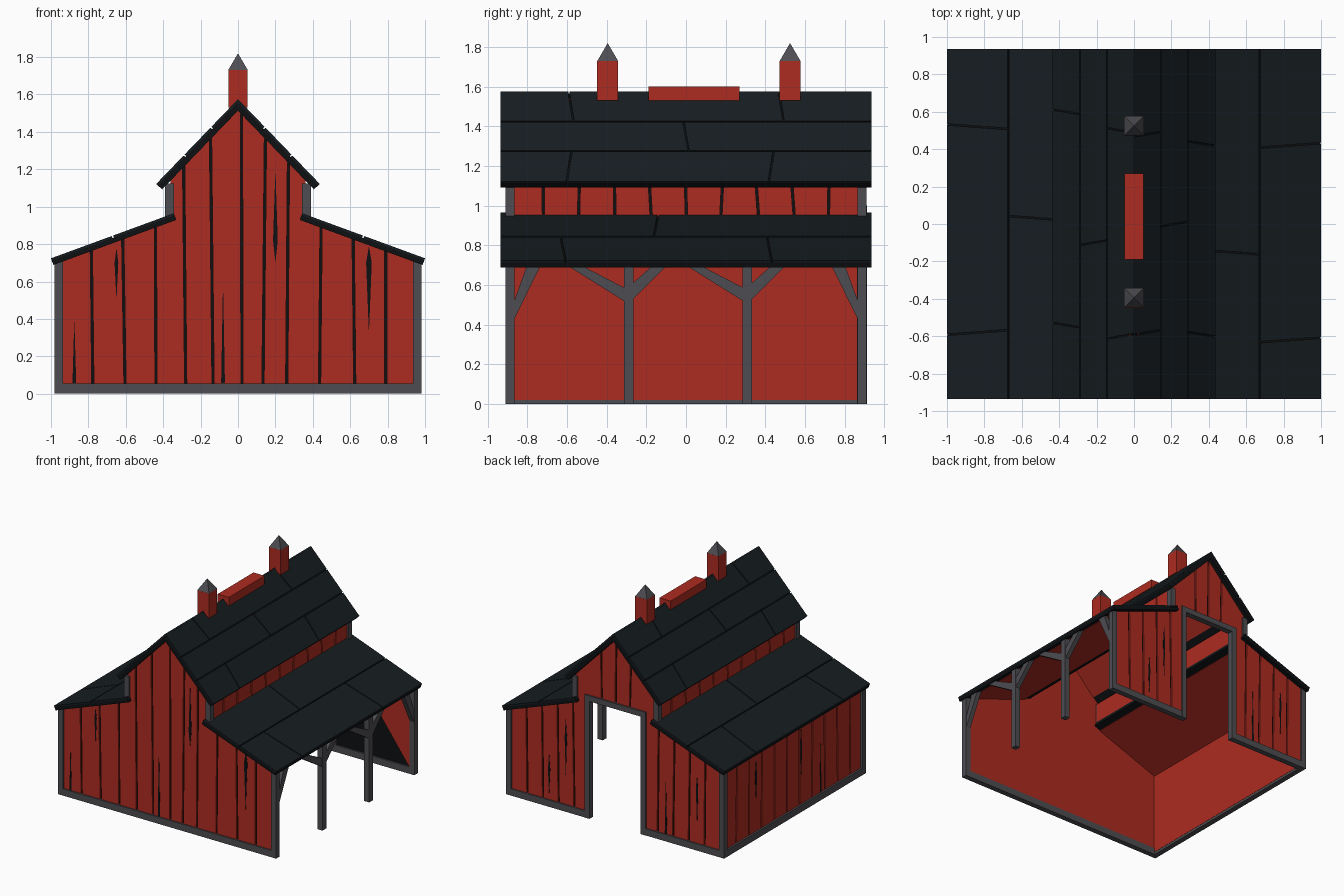
import bpy, bmesh, random
from mathutils import Vector

if "Cube" in bpy.data.objects:
    bpy.data.objects.remove(bpy.data.objects["Cube"])

random.seed(4)


def material(name, rgb):
    m = bpy.data.materials.new(name)
    m.diffuse_color = (*rgb, 1)
    m.use_nodes = True
    m.node_tree.nodes["Principled BSDF"].inputs["Base Color"].default_value = m.diffuse_color
    return m


RED = material("barn_red", (0.42, 0.025, 0.015))
GREY = material("trim_grey", (0.075, 0.075, 0.085))
ROOF = material("roof_slate", (0.008, 0.012, 0.015))
BLACK = material("gap_black", (0.004, 0.005, 0.006))


def solids(name, parts, mat):
    """One object from extruded polygons: parts = [(points, extrusion vector)]"""
    bm = bmesh.new()
    for pts, vec in parts:
        a = [bm.verts.new(p) for p in pts]
        b = [bm.verts.new(Vector(p) + Vector(vec)) for p in pts]
        bm.faces.new(a)
        bm.faces.new(b[::-1])
        for i in range(len(a)):
            j = (i + 1) % len(a)
            bm.faces.new((a[i], b[i], b[j], a[j]))
    bmesh.ops.recalc_face_normals(bm, faces=bm.faces)
    me = bpy.data.meshes.new(name)
    bm.to_mesh(me)
    bm.free()
    me.materials.append(mat)
    ob = bpy.data.objects.new(name, me)
    bpy.context.collection.objects.link(ob)
    return ob


def box(x0, x1, y0, y1, z0, z1):
    return [(x0, y0, z0), (x1, y0, z0), (x1, y1, z0), (x0, y1, z0)], (0, 0, z1 - z0)


def strip(b0, b1, t0, t1, bottom, profile):
    """Outline of a board standing on `bottom` and cut at the top by the profile"""
    def top(u):
        u = min(max(u, profile[0][0]), profile[-1][0])
        for (ua, za), (ub, zb) in zip(profile, profile[1:]):
            if ub > ua and ua <= u <= ub:
                return za + (zb - za) * (u - ua) / (ub - ua)
    mid = [p for p in reversed(profile) if t0 < p[0] < t1]
    return [(b0, bottom), (b1, bottom), (t1, top(t1)), *mid, (t0, top(t0))]


def panel(name, place, depth, edges, profile, bottom, cracks=(), lining=None):
    """Planked wall: red planks, dark backing, red inner lining, dark cracks"""
    def layer(outlines, outer, inner):
        out = []
        for o in outlines:
            p = [place(u, z, inner) for u, z in o]
            out.append((p, Vector(place(0, 0, outer)) - Vector(place(0, 0, inner))))
        return out
    n = len(edges) - 1
    tilt = [0 if i in (0, n) else random.uniform(-.008, .008) for i in range(n + 1)]
    g = 0.006
    planks = []
    for i in range(n):
        l = edges[i] + (g if i else 0)
        r = edges[i + 1] - (g if i < n - 1 else 0)
        planks.append(strip(l - tilt[i], r - tilt[i + 1], l + tilt[i], r + tilt[i + 1], bottom, profile))
    e0, e1 = edges[0], profile[-1][0] if edges[-1] > profile[-1][0] else edges[-1]
    whole = strip(e0, e1, e0, e1, bottom, profile)
    solids(name + "_planks", layer(planks, depth, depth - .012), RED)
    solids(name + "_backing", layer([whole], depth - .012, depth - .022), BLACK)
    solids(name + "_lining", layer([lining or whole], depth - .022, depth - .032), RED)
    if cracks:
        shapes = [[(u, lo), (u + w / 2, m), (u, hi), (u - w / 2, m)] for u, lo, m, hi, w in cracks]
        solids(name + "_cracks", layer(shapes, depth + .002, depth - .005), BLACK)


front = lambda u, z, d: (u, -d, z)
back = lambda u, z, d: (u, d, z)
left = lambda u, z, d: (-d, u, z)
right = lambda u, z, d: (d, u, z)

# End walls
GABLE = [(-.97, .705), (-.36, .93), (-.36, 1.15), (0, 1.525), (.36, 1.15), (.36, .93), (.97, .705)]
panel("front_wall", front, .9,
      [-.97, -.78, -.61, -.44, -.285, -.14, .02, .14, .265, .44, .62, .79, .97], GABLE, 0.02,
      [(-.875, .05, .06, .4, .02), (-.08, .05, .06, .6, .02), (.2, .7, .82, 1.2, .025),
       (.7, .32, .7, .79, .03), (-.65, .5, .7, .78, .02)])
panel("back_left_wall", back, .9, [-.97, -.8, -.66, -.52, -.38, -.25], GABLE, 0.02,
      [(-.73, .2, .5, .6, .02), (-.45, .05, .06, .5, .02)])
panel("back_right_wall", back, .9, [.25, .38, .52, .66, .8, .97], GABLE, 0.02,
      [(.45, .3, .6, .75, .02), (.6, .1, .3, .42, .02)],
      lining=[(.95, .03), (.95, .7), (.36, .92), (.27, .95)])
panel("back_gable_wall", back, .9, [-.25, -.13, 0, .13, .25], GABLE, .98)

# Closed side wall and the two upper side walls
panel("left_wall", left, .965, [-.89 + 1.78 * i / 11 for i in range(12)],
      [(-.89, .7), (.89, .7)], 0.02,
      [(.48, .3, .5, .64, .025), (-.35, .05, .06, .45, .02), (-.1, .3, .5, .66, .02)])
UPPER = [-.89, -.72, -.54, -.36, -.18, 0, .18, .36, .54, .72, .89]
for side, place in (("left", left), ("right", right)):
    panel(side + "_upper_wall", place, .375, UPPER, [(-.89, 1.125), (.89, 1.125)], .93)

# Corner posts, upper posts, sills and door frame
trim = []
for sx in (-1, 1):
    for sy in (-1, 1):
        trim.append(box(sx * .935, sx * .98, sy * .865, sy * .91, 0, .71))
        trim.append(box(sx * .343, sx * .39, sy * .865, sy * .91, .93, 1.125))
    trim.append(box(sx * .25, sx * .98, .865, .91, 0, .055))
    trim.append(box(sx * .23, sx * .275, .863, .912, 0, 1.0))
trim += [box(-.98, .98, -.91, -.865, 0, .055), box(-.98, -.935, -.91, .91, 0, .055),
         box(-.275, .275, .863, .912, .955, 1.0)]
solids("wall_trim", trim, GREY)

# Open side: posts with slanted braces
solids("open_side_posts", [box(.935, .98, y - .024, y + .024, 0, .71) for y in (-.29, .31)], GREY)
braces = []


def brace(y, reach, z_low, width):
    y2 = y + reach
    w = .07 if reach > 0 else -.07
    braces.append(([(.938, y, z_low), (.938, y2, .705), (.938, y2 - w, .705),
                    (.938, y, z_low + width)], (.038, 0, 0)))


for y in (-.29, .31):
    brace(y, -.32, .505, .07)
    brace(y, .2, .505, .085)
for s in (-1, 1):
    brace(s * .87, -s * .14, .42, .09)
solids("open_side_braces", braces, GREY)


def roof(name, hi, lo, thick, courses, seams, s):
    """Sloped slab with separate boards on top, and a red underside lining"""
    A, B = Vector((s * hi[0], 0, hi[1])), Vector((s * lo[0], 0, lo[1]))
    d = (B - A).normalized()
    n = Vector((-d.z * s, 0, d.x * s))
    if hi[0] == 0:
        drop = Vector((0, 0, -thick / n.z))       # mitred at the ridge
    else:
        drop = -n * thick

    def pt(f, y, h):
        return A + (B - A) * f + Vector((0, y, 0)) + n * h
    t = -.012
    core = [pt(0, -.935, t), pt(1, -.935, t), B + Vector((0, -.935, 0)) - n * thick,
            A + Vector((0, -.935, 0)) + drop]
    solids(name + "_slab", [(core, (0, 1.87, 0))], BLACK)
    parts = []
    g = .004
    for (f0, f1), row in zip(zip(courses, courses[1:]), seams):
        cuts = [(-.94, 0)] + [(y, random.choice((-.012, .012))) for y in row] + [(.94, 0)]
        e0 = 0 if f0 == 0 else .006
        e1 = 0 if f1 == 1 else .006
        for (ya, ka), (yb, kb) in zip(cuts, cuts[1:]):
            parts.append(([pt(f0 + e0, ya - ka + g, t), pt(f1 - e1, ya + ka + g, t),
                           pt(f1 - e1, yb + kb - g, t), pt(f0 + e0, yb - kb - g, t)], n * -t))
    solids(name + "_boards", parts, ROOF)
    f0, f1 = (.02, .8) if hi[0] == 0 else (.08, .93)
    under = [pt(f0, -.87, -thick), pt(f1, -.87, -thick), pt(f1, .87, -thick), pt(f0, .87, -thick)]
    solids(name + "_lining", [(under, n * -.006)], RED)


# Upper and lower roofs
C_UP, C_LOW = (0, .33, .66, 1), (0, .5, 1)
roof("right_upper_roof", (0, 1.575), (.437, 1.122), .043, C_UP, [[-.58, .48], [0], [-.59, .43]], 1)
roof("left_upper_roof", (0, 1.575), (.437, 1.122), .043, C_UP, [[-.6, .5], [-.1], [-.54, .6]], -1)
roof("right_lower_roof", (.343, .965), (1.0, .724), .038, C_LOW, [[-.15], [-.62, .42]], 1)
roof("left_lower_roof", (.343, .965), (1.0, .724), .038, C_LOW, [[.03], [-.58, .52]], -1)

# Ridge cap and the two small turrets
solids("ridge_cap", [box(-.05, .05, -.19, .27, 1.53, 1.6)], RED)
for i, y in enumerate((-.395, .525)):
    solids(f"turret_{i + 1}", [box(-.052, .052, y - .053, y + .053, 1.53, 1.73)], RED)
    bpy.ops.mesh.primitive_cone_add(vertices=4, radius1=.074, depth=.09, location=(0, y, 1.775),
                                    rotation=(0, 0, 0.785398))
    bpy.context.object.name = f"turret_roof_{i + 1}"
    bpy.context.object.data.materials.append(GREY)
